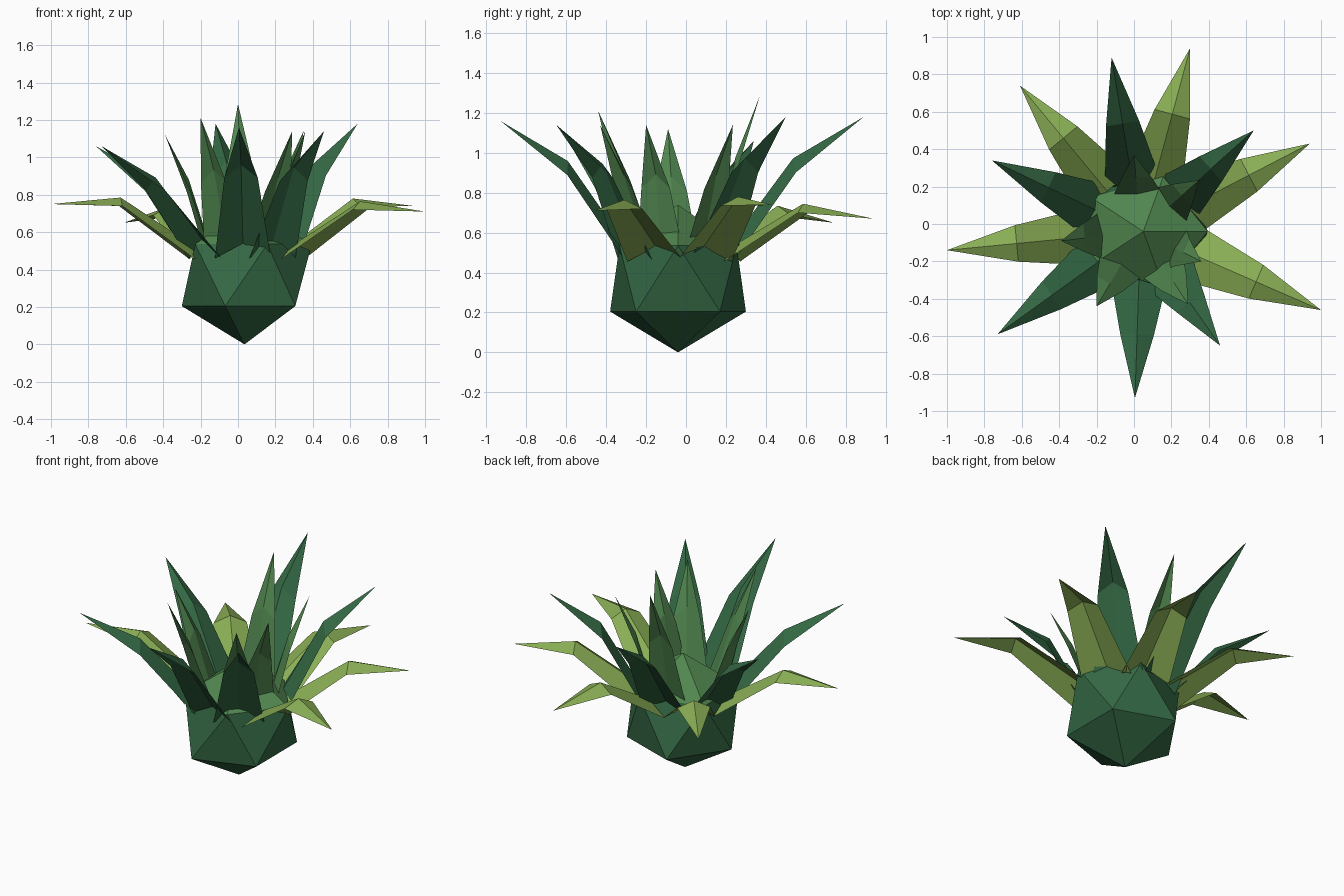
import bpy
import bmesh
from mathutils import Vector

cube = bpy.data.objects.get("Cube")
if cube:
    bpy.data.objects.remove(cube, do_unlink=True)


def material(name, color):
    mat = bpy.data.materials.new(name)
    mat.use_nodes = True
    mat.diffuse_color = (*color, 1)
    mat.node_tree.nodes["Principled BSDF"].inputs["Base Color"].default_value = (*color, 1)
    return mat


olive = material("olive green", (0.25, 0.42, 0.09))
deep = material("deep green", (0.034, 0.138, 0.057))
fresh = material("fresh green", (0.082, 0.24, 0.078))

CENTRE = Vector((0.035, -0.04, 0))
UP = Vector((0, 0, 1))


def add_object(name, bm, mats):
    mesh = bpy.data.meshes.new(name)
    bm.to_mesh(mesh)
    bm.free()
    for mat in mats:
        mesh.materials.append(mat)
    obj = bpy.data.objects.new(name, mesh)
    bpy.context.collection.objects.link(obj)
    return obj


# Faceted core with a lighter crown, its shoulder narrower and set to one side
bm = bmesh.new()
bmesh.ops.create_icosphere(bm, subdivisions=1, radius=1)
bm.normal_update()
for face in bm.faces:
    face.material_index = 1 if face.normal.z > 0.5 else 0
for vert in bm.verts:
    x_scale, y_scale, shift = (0.385, 0.345, 0.015) if vert.co.z > 0 else (0.375, 0.4, 0)
    vert.co = (vert.co.x * x_scale + shift, vert.co.y * y_scale, vert.co.z * 0.37)
bmesh.ops.translate(bm, vec=CENTRE + UP * 0.37, verts=bm.verts)
add_object("core", bm, [deep, fresh])


def leaf(name, tip, base_r, base_z, bend_frac, bend_z, widths, drops, mat):
    """Creased leaf: wide base, narrower bend, pointed tip; edges hang below the crease."""
    tip = Vector(tip)
    out = tip - CENTRE
    out.z = 0
    reach = out.length
    out.normalize()
    side = UP.cross(out)
    base = CENTRE + out * base_r + UP * base_z
    bend = CENTRE + out * reach * bend_frac + UP * bend_z

    bm = bmesh.new()
    low, high = [[bm.verts.new(point + side * width * s - UP * drop * abs(s))
                  for s in (-1, 0, 1)]
                 for point, width, drop in zip((base, bend), widths, drops)]
    end = bm.verts.new(tip)
    for i in range(2):
        bm.faces.new((low[i], low[i + 1], high[i + 1], high[i]))
        bm.faces.new((high[i], high[i + 1], end))
    bmesh.ops.recalc_face_normals(bm, faces=bm.faces)
    add_object(name, bm, [mat])


# Low, drooping outer leaves
outer_tips = [(-0.61, 0.74, 0.65), (0.30, 0.94, 0.67), (0.94, 0.43, 0.74),
              (1.0, -0.46, 0.71), (-1.0, -0.14, 0.75)]
for n, tip in enumerate(outer_tips):
    leaf(f"outer_leaf_{n + 1}", tip, 0.28, 0.53, 0.64,
         0.41 + tip[2] * 0.5, (0.155, 0.098), (0.075, 0.045), olive)

# Long middle leaves
middle_tips = [(-0.12, 0.89, 1.18), (0.64, 0.50, 1.18), (0.46, -0.65, 1.14),
               (0.005, -0.93, 1.16), (-0.73, -0.59, 1.06), (-0.76, 0.34, 1.06)]
for n, tip in enumerate(middle_tips):
    leaf(f"middle_leaf_{n + 1}", tip, 0.26, 0.54, 0.62,
         0.17 + tip[2] * 0.68, (0.15, 0.09), (0.08, 0.07), deep)

# Steep inner leaves
inner_tips = [(0.0, 0.37, 1.285), (-0.20, -0.44, 1.21), (-0.39, -0.09, 1.12),
              (0.36, -0.20, 1.14), (0.35, 0.235, 1.14), (0.29, -0.43, 1.14)]
for n, tip in enumerate(inner_tips):
    leaf(f"inner_leaf_{n + 1}", tip, 0.2, 0.57, 0.7,
         0.23 + tip[2] * 0.58, (0.13, 0.08), (0.08, 0.07), fresh)
